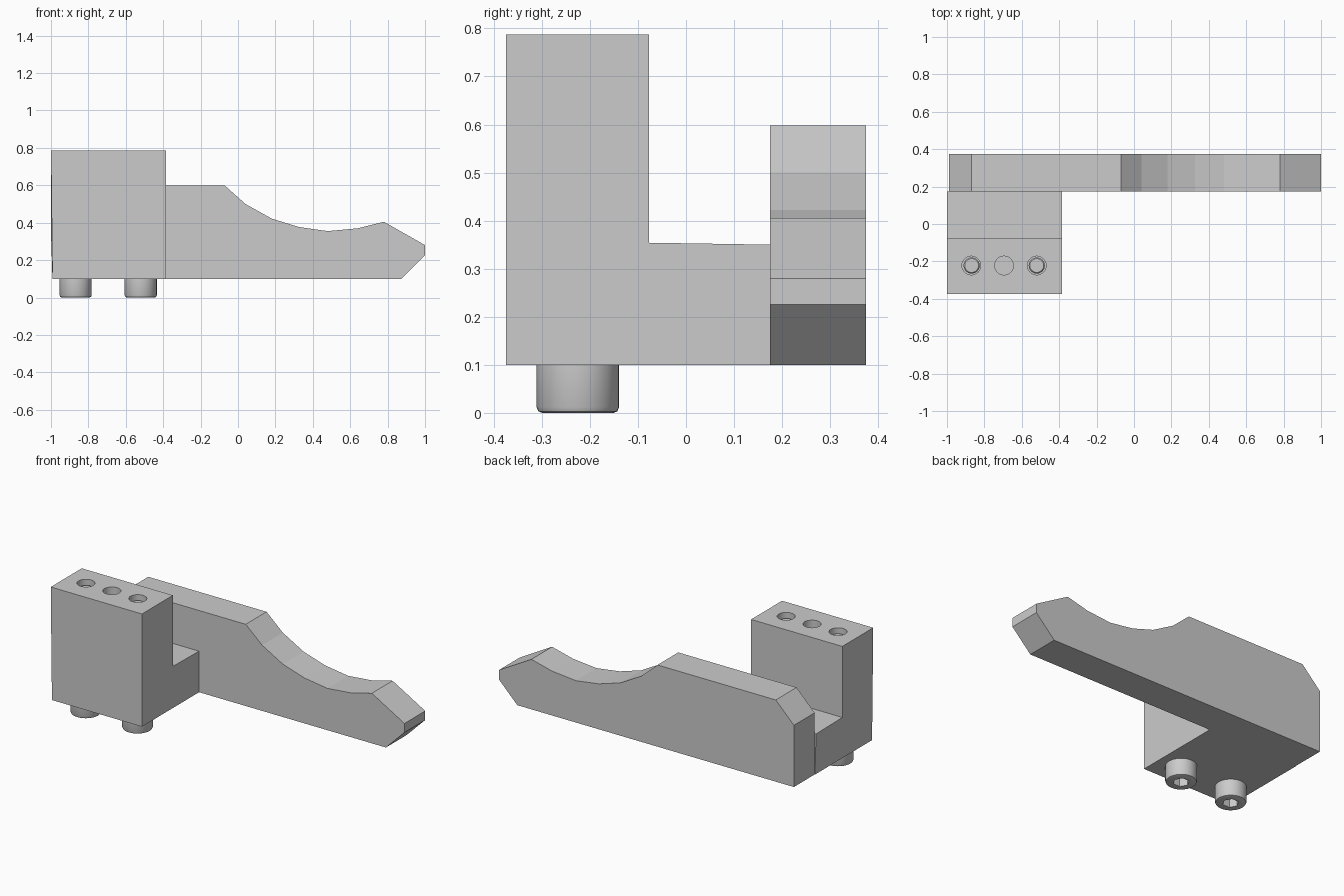
import bpy, bmesh
from math import cos, sin, pi

if "Cube" in bpy.data.objects:
    bpy.data.objects.remove(bpy.data.objects["Cube"])


def finish(bm, name):
    bmesh.ops.recalc_face_normals(bm, faces=bm.faces)
    mesh = bpy.data.meshes.new(name)
    bm.to_mesh(mesh)
    bm.free()
    obj = bpy.data.objects.new(name, mesh)
    bpy.context.collection.objects.link(obj)
    return obj


def prism(name, points, offset):
    """Extrude a closed outline of 3D points along an offset."""
    bm = bmesh.new()
    face = bm.faces.new([bm.verts.new(p) for p in points])
    ext = bmesh.ops.extrude_face_region(bm, geom=[face])
    moved = [v for v in ext["geom"] if isinstance(v, bmesh.types.BMVert)]
    bmesh.ops.translate(bm, verts=moved, vec=offset)
    return finish(bm, name)


def lathe(name, x, y, profile, sides):
    """Capped solid of revolution from (radius, z) pairs."""
    bm = bmesh.new()
    rings = [[bm.verts.new((x + r * cos(2 * pi * i / sides),
                            y + r * sin(2 * pi * i / sides), z))
              for i in range(sides)] for r, z in profile]
    for a, b in zip(rings, rings[1:]):
        for i in range(sides):
            j = (i + 1) % sides
            bm.faces.new((a[i], a[j], b[j], b[i]))
    bm.faces.new(rings[0])
    bm.faces.new(rings[-1])
    return finish(bm, name)


def activate(obj):
    bpy.ops.object.select_all(action='DESELECT')
    obj.select_set(True)
    bpy.context.view_layer.objects.active = obj


def cut(obj, cutter):
    mod = obj.modifiers.new("cut", 'BOOLEAN')
    mod.operation = 'DIFFERENCE'
    mod.solver = 'EXACT'
    mod.object = cutter
    cutter.hide_render = True
    activate(obj)
    bpy.ops.object.modifier_apply(modifier=mod.name)
    bpy.data.objects.remove(cutter)


def smooth(obj):
    activate(obj)
    bpy.ops.object.shade_smooth_by_angle(angle=0.6)


# Long arm with the hollowed top edge
arm_outline = [(-0.99, 0.10), (0.875, 0.10), (1.0, 0.225), (1.0, 0.28),
               (0.78, 0.405), (0.64, 0.37), (0.48, 0.355), (0.325, 0.377),
               (0.18, 0.422), (0.04, 0.50), (-0.07, 0.598), (-0.868, 0.598),
               (-0.99, 0.476)]
prism("arm", [(x, 0.175, z) for x, z in arm_outline], (0, 0.2, 0))

# L-shaped mounting block
block_outline = [(-0.375, 0.10), (0.175, 0.10), (0.175, 0.35),
                 (-0.077, 0.354), (-0.077, 0.787), (-0.375, 0.787)]
block = prism("mounting_block", [(-1.0, y, z) for y, z in block_outline],
              (0.615, 0, 0))
for v in block.data.vertices:
    if v.co.x < -0.9 and v.co.z < 0.2:
        v.co.x = -0.992

# Row of holes in the block: two screw holes and a blind pin hole
HOLE_Y = -0.222
for x, bottom in ((-0.87, 0.45), (-0.695, 0.4), (-0.52, 0.45)):
    cut(block, lathe("hole_cutter", x, HOLE_Y,
                     [(0.05, bottom), (0.05, 0.9)], 32))
smooth(block)

# Socket-head screws
for side, x in (("left", -0.868), ("right", -0.52)):
    head = lathe(side + "_screw_head", x, -0.225,
                 [(0.074, 0.0), (0.082, 0.003), (0.086, 0.012), (0.086, 0.102)], 32)
    cut(head, lathe("socket_cutter", x, -0.225,
                    [(0.045, -0.05), (0.045, 0.05)], 6))
    smooth(head)
    shaft = lathe(side + "_screw_shaft", x, HOLE_Y,
                  [(0.043, 0.44), (0.043, 0.75), (0.037, 0.757)], 32)
    smooth(shaft)
